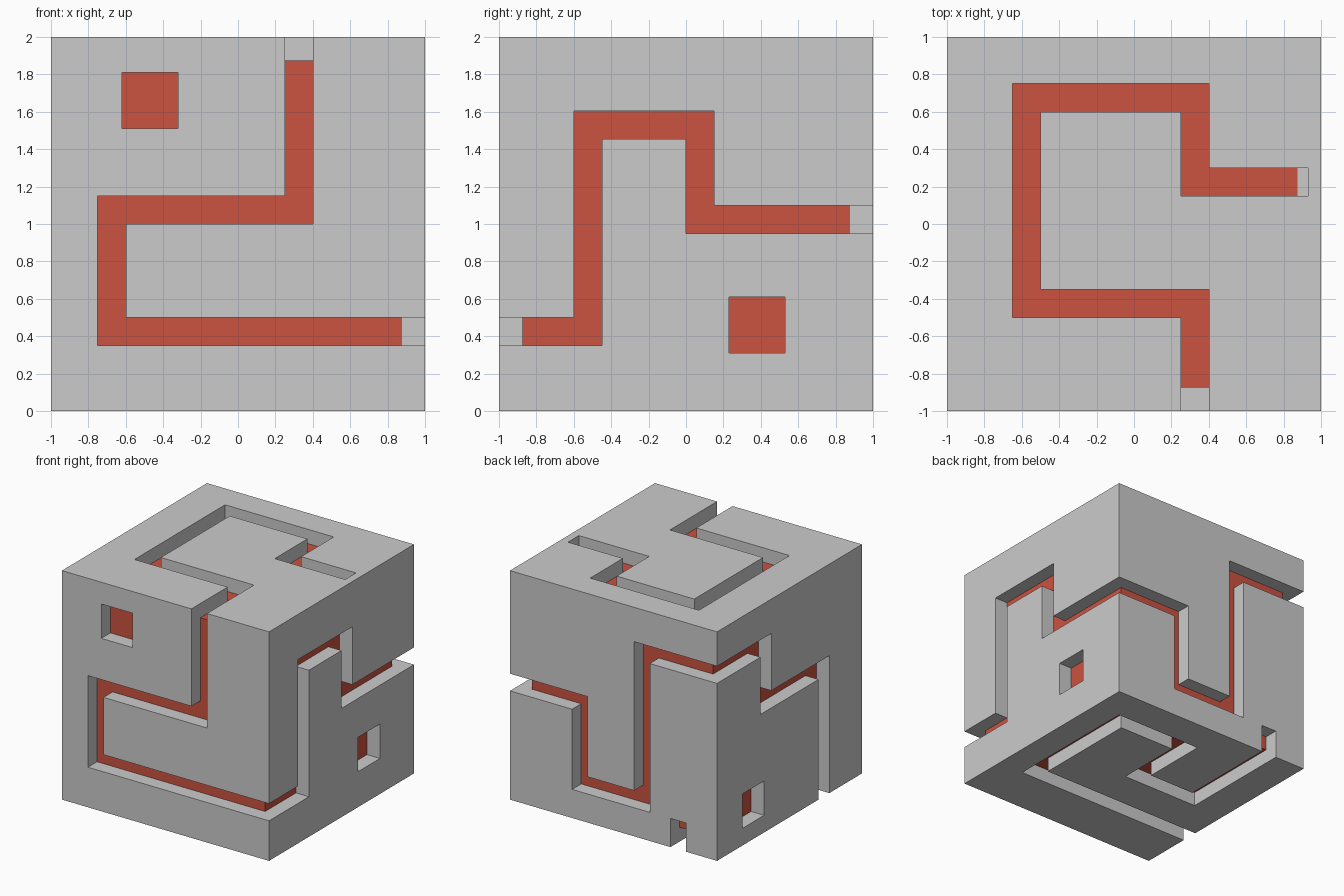
import bpy, bmesh
from mathutils import Vector

if "Cube" in bpy.data.objects:
    bpy.data.objects.remove(bpy.data.objects["Cube"])

FLOOR, OUT = 0.87, 1.1     # groove floor and overshoot, measured from the cube centre

# Face frames: (u, v) as on each face plus w outwards -> world position
FACES = {
    "front":  lambda u, v, w: (u, -w, v),
    "back":   lambda u, v, w: (u, w, v),
    "right":  lambda u, v, w: (w, u, v),
    "left":   lambda u, v, w: (-w, u, v),
    "top":    lambda u, v, w: (u, v, 1 + w),
    "bottom": lambda u, v, w: (u, v, 1 - w),
}

# Groove centre lines: face, width, points
GROOVES = [
    ("front", .15, [(.325, 2.1), (.325, 1.075), (-.675, 1.075), (-.675, .425), (1.1, .425)]),
    ("right", .15, [(-1.1, .425), (-.525, .425), (-.525, 1.53), (.075, 1.53), (.075, 1.025), (1.1, 1.025)]),
    ("back", .15, [(1.1, 1.025), (.325, 1.025), (.325, .325), (-.275, .325), (-.275, 1.625), (-1.1, 1.625)]),
    ("left", .15, [(1.1, 1.625), (.325, 1.625), (.325, 1.125), (-.475, 1.125), (-.475, -.1)]),
    ("bottom", .15, [(-1.1, -.475), (.675, -.475), (.675, .625), (-.025, .625), (-.025, .025),
                     (-.625, .025), (-.625, 1.1)]),
    ("back", .15, [(-.625, -.1), (-.625, .25)]),
    ("top", .15, [(.325, -1.1), (.325, -.425), (-.575, -.425), (-.575, .675), (.325, .675),
                  (.325, .225), (.93, .225)]),
    # Square pockets
    ("front", .3, [(-.62, 1.66), (-.32, 1.66)]),
    ("right", .3, [(.23, .46), (.53, .46)]),
    ("left", .3, [(.35, .3), (.65, .3)]),
]


def cube(name, size):
    bpy.ops.mesh.primitive_cube_add(size=size, location=(0, 0, 1))
    ob = bpy.context.object
    ob.name = name
    return ob


def groove_cutter(face, width, points):
    """Prism with square corners that follows a right-angled path on one face."""
    pts = [Vector(p) for p in points]
    normals = []
    for a, b in zip(pts, pts[1:]):
        d = (b - a).normalized()
        normals.append(Vector((-d.y, d.x)) * width / 2)
    offsets = ([normals[0]] + [m + n for m, n in zip(normals, normals[1:])] + [normals[-1]])
    outline = [p + o for p, o in zip(pts, offsets)]
    outline += [p - o for p, o in zip(pts, offsets)][::-1]
    place = FACES[face]
    bm = bmesh.new()
    low = [bm.verts.new(place(p.x, p.y, FLOOR)) for p in outline]
    high = [bm.verts.new(place(p.x, p.y, OUT)) for p in outline]
    bm.faces.new(low)
    bm.faces.new(high)
    n = len(low)
    for i in range(n):
        j = (i + 1) % n
        bm.faces.new((low[i], low[j], high[j], high[i]))
    bmesh.ops.recalc_face_normals(bm, faces=bm.faces)
    mesh = bpy.data.meshes.new("groove_cutter")
    bm.to_mesh(mesh)
    bm.free()
    ob = bpy.data.objects.new("groove_cutter", mesh)
    ob.hide_render = True
    bpy.context.collection.objects.link(ob)
    return ob


# Grey body with the grooves cut in
body = cube("grooved_body", 2)
for face, width, points in GROOVES:
    cutter = groove_cutter(face, width, points)
    mod = body.modifiers.new("groove", 'BOOLEAN')
    mod.operation, mod.solver, mod.object = 'DIFFERENCE', 'EXACT', cutter
    bpy.context.view_layer.objects.active = body
    bpy.ops.object.modifier_apply(modifier=mod.name)
    bpy.data.objects.remove(cutter)

# Red core showing at the bottom of the grooves
core = cube("red_core", 1.75)
red = bpy.data.materials.new("red")
red.diffuse_color = (0.6, 0.085, 0.05, 1)
red.use_nodes = True
red.node_tree.nodes["Principled BSDF"].inputs["Base Color"].default_value = red.diffuse_color
core.data.materials.append(red)
